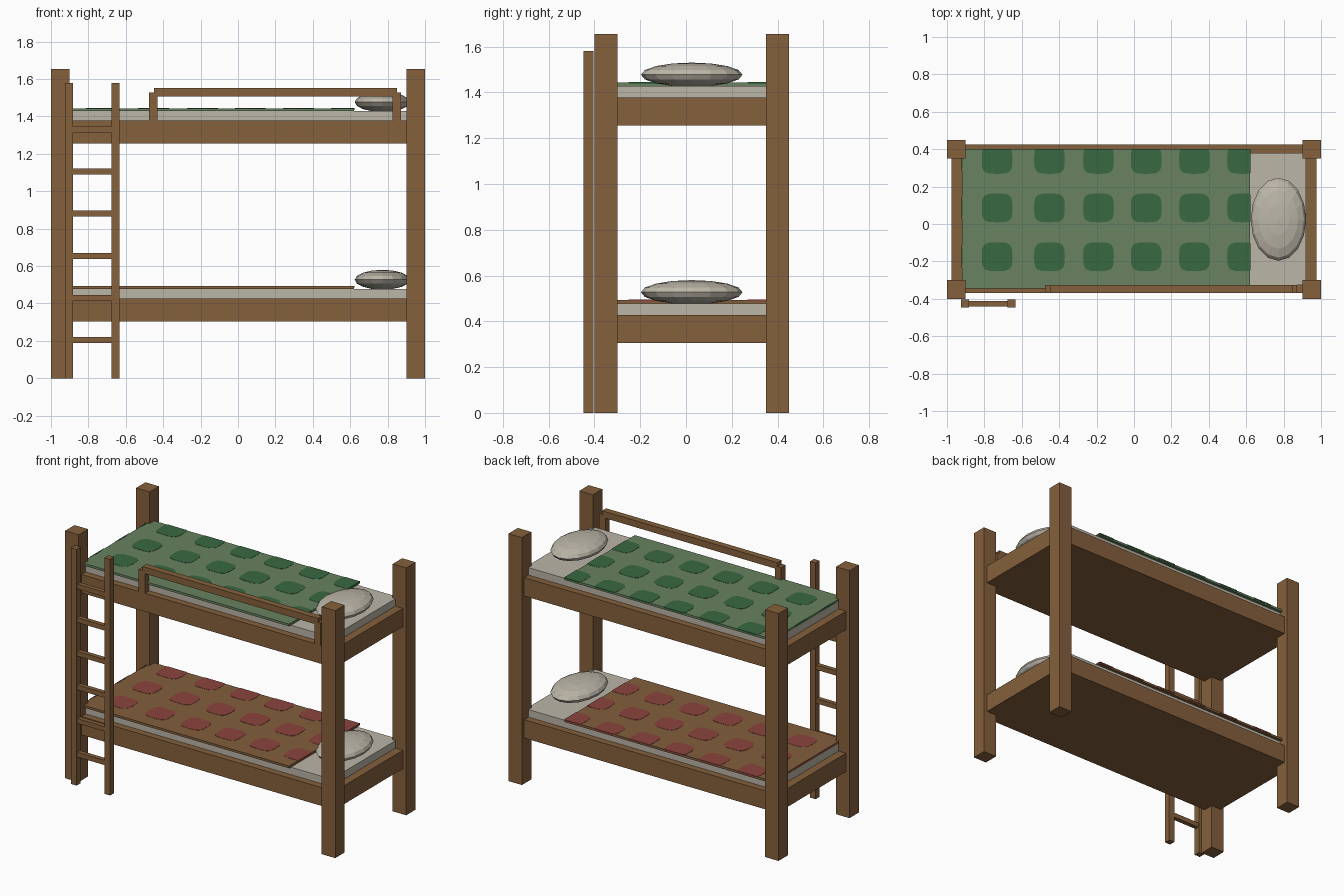
import bpy, bmesh, math

if "Cube" in bpy.data.objects:
    bpy.data.objects.remove(bpy.data.objects["Cube"])


def material(name, rgb):
    m = bpy.data.materials.new(name)
    m.diffuse_color = (*rgb, 1)
    m.use_nodes = True
    m.node_tree.nodes["Principled BSDF"].inputs["Base Color"].default_value = m.diffuse_color
    return m


WOOD = material("brown wood", (0.235, 0.117, 0.045))
LINEN = material("off white linen", (0.50, 0.465, 0.39))
GREEN = material("sage green", (0.140, 0.223, 0.115))
DARK_GREEN = material("dark green", (0.040, 0.140, 0.053))
TAN = material("tan brown", (0.223, 0.115, 0.046))
RED = material("dull red", (0.262, 0.058, 0.045))

CY = 0.025  # middle of the bed in y


def finish(name, bm, mat):
    bmesh.ops.recalc_face_normals(bm, faces=bm.faces)
    mesh = bpy.data.meshes.new(name)
    bm.to_mesh(mesh)
    bm.free()
    mesh.materials.append(mat)
    obj = bpy.data.objects.new(name, mesh)
    bpy.context.collection.objects.link(obj)
    return obj


def box(name, x, y, z, mat=WOOD):
    """Box from (low, high) ranges."""
    bm = bmesh.new()
    bmesh.ops.create_cube(bm, size=1)
    for v in bm.verts:
        v.co = [sum(r) / 2 + c * (r[1] - r[0]) for r, c in zip((x, y, z), v.co)]
    return finish(name, bm, mat)


def pillow(name, z):
    bm = bmesh.new()
    bmesh.ops.create_uvsphere(bm, u_segments=16, v_segments=8, radius=1)
    bmesh.ops.scale(bm, vec=(0.148, 0.222, 0.053), verts=bm.verts)
    bmesh.ops.translate(bm, vec=(0.772, CY, z), verts=bm.verts)
    return finish(name, bm, LINEN)


BX, BY = (-0.92, 0.62), (-0.345, 0.40)  # blanket extents


def clamp(v, r):
    return max(r[0] - 0.002, min(r[1] + 0.002, v))


def spots(name, top, mat):
    """Rounded square plates, trimmed at the blanket edge."""
    bm = bmesh.new()
    for cx in (-0.995, -0.732, -0.452, -0.19, 0.065, 0.323, 0.58):
        for cy in (-0.175, 0.086, 0.345):
            pts = []
            for i in range(24):
                a = 2 * math.pi * i / 24
                c, s = math.cos(a), math.sin(a)
                p = (clamp(cx + 0.082 * math.copysign(abs(c) ** 0.55, c), BX),
                     clamp(cy + 0.077 * math.copysign(abs(s) ** 0.55, s), BY))
                if not pts or math.dist(p, pts[-1]) > 1e-4:
                    pts.append(p)
            if math.dist(pts[0], pts[-1]) < 1e-4:
                pts.pop()
            face = bm.faces.new([bm.verts.new((*p, top - 0.0075)) for p in pts])
            new = bmesh.ops.extrude_face_region(bm, geom=[face], use_keep_orig=True)
            verts = [g for g in new["geom"] if isinstance(g, bmesh.types.BMVert)]
            bmesh.ops.translate(bm, vec=(0, 0, 0.009), verts=verts)
    return finish(name, bm, mat)


# Corner posts
for sx, side in ((-1, "left"), (1, "right")):
    for sy, end in ((-1, "front"), (1, "back")):
        x, y = sx * 0.95, CY + sy * 0.375
        box(f"{end}_{side}_post", (x - 0.05, x + 0.05), (y - 0.05, y + 0.05), (0, 1.655))

# Two bunks: frame, mattress, blanket, spots, pillow
for level, z, base, spot in (("lower", 0.305, TAN, RED), ("upper", 1.255, GREEN, DARK_GREEN)):
    box(f"{level}_frame", (-0.975, 0.975), (-0.37, 0.425), (z, z + 0.123))
    box(f"{level}_mattress", (-0.92, 0.92), (-0.325, 0.38), (z + 0.118, z + 0.173), LINEN)
    box(f"{level}_blanket", BX, BY, (z + 0.173, z + 0.188), base)
    spots(f"{level}_blanket_spots", z + 0.188, spot)
    pillow(f"{level}_pillow", z + 0.222)

# Guard rail on the upper bunk
box("guard_rail", (-0.45, 0.85), (-0.369, -0.326), (1.508, 1.552))
for x, side in ((-0.453, "left"), (0.848, "right")):
    box(f"guard_rail_{side}_support", (x - 0.023, x + 0.023), (-0.37, -0.325), (1.37, 1.527))

# Ladder
for x, side in ((-0.903, "left"), (-0.655, "right")):
    box(f"ladder_{side}_rail", (x - 0.021, x + 0.021), (-0.447, -0.405), (0, 1.58))
for i in range(6):
    z = 0.205 + i * 0.225
    box(f"ladder_rung_{i + 1}", (-0.885, -0.673), (-0.441, -0.411), (z - 0.016, z + 0.016))
